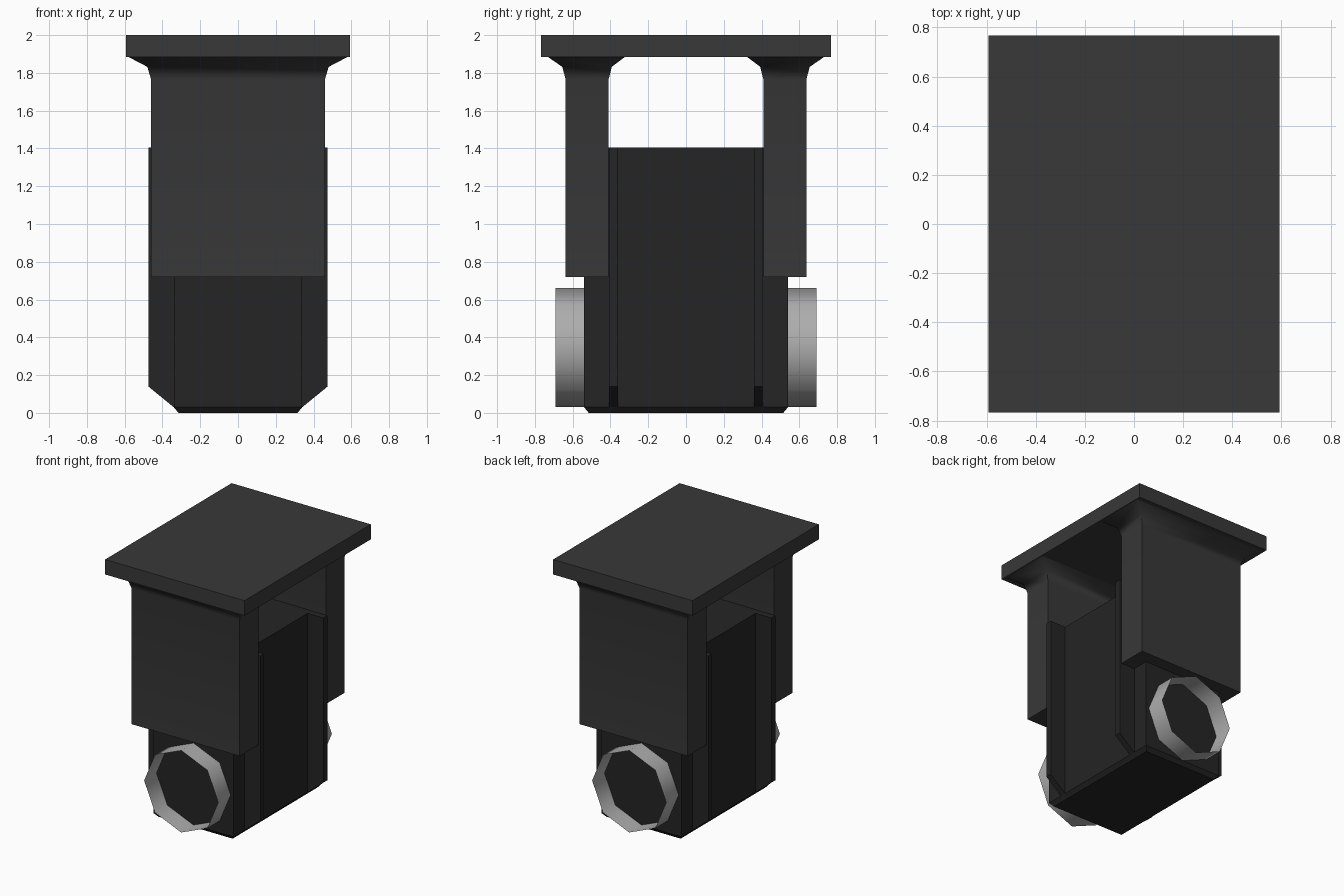
import bpy, bmesh, math

if "Cube" in bpy.data.objects:
    bpy.data.objects.remove(bpy.data.objects["Cube"])


def material(name, value):
    m = bpy.data.materials.new(name)
    m.diffuse_color = (value, value, value, 1)
    m.use_nodes = True
    m.node_tree.nodes["Principled BSDF"].inputs["Base Color"].default_value = m.diffuse_color
    return m


BRACKET = material("dark_grey", 0.04)
BODY = material("black", 0.018)
METAL = material("light_metal", 0.42)


def finish(name, bm, mat, smooth=None):
    bmesh.ops.recalc_face_normals(bm, faces=bm.faces[:])
    mesh = bpy.data.meshes.new(name)
    bm.to_mesh(mesh)
    bm.free()
    mesh.materials.append(mat)
    ob = bpy.data.objects.new(name, mesh)
    bpy.context.collection.objects.link(ob)
    if smooth:
        bpy.ops.object.select_all(action='DESELECT')
        bpy.context.view_layer.objects.active = ob
        ob.select_set(True)
        bpy.ops.object.shade_smooth_by_angle(angle=math.radians(smooth))
    return ob


def loft(name, sections, mat, smooth=None, caps=True):
    """Skin a stack of point loops, optionally closing both ends."""
    bm = bmesh.new()
    rings = [[bm.verts.new(p) for p in s] for s in sections]
    for a, b in zip(rings, rings[1:]):
        n = len(a)
        for i in range(n):
            j = (i + 1) % n
            bm.faces.new((a[i], a[j], b[j], b[i]))
    if caps:
        bm.faces.new(rings[0])
        bm.faces.new(rings[-1])
    return finish(name, bm, mat, smooth)


def rect(hx, y0, y1, z):
    return [(-hx, y0, z), (hx, y0, z), (hx, y1, z), (-hx, y1, z)]


# Mounting plate at the top
loft("mounting_plate", [rect(0.592, -0.768, 0.768, z) for z in (1.885, 2.0)], BRACKET)

# Central housing with a bevelled underside
loft("housing", [rect(0.315, -0.515, 0.515, 0), rect(0.34, -0.54, 0.54, 0.03),
                 rect(0.34, -0.54, 0.54, 1.405)], BODY)

for side, label in ((-1, "front"), (1, "back")):
    # Bracket arm that flares out into the plate
    arm = [(0.46, 0.41, 0.637, 0.72), (0.46, 0.41, 0.637, 1.765),
           (0.48, 0.393, 0.655, 1.832), (0.585, 0.32, 0.735, 1.887)]
    loft(label + "_arm", [rect(hx, side * a, side * b, z) for hx, a, b, z in arm],
         BRACKET, smooth=50)

    # Side fins with slanted lower ends
    for sx, hand in ((-1, "left"), (1, "right")):
        profile = [(0.34, 0.03), (0.475, 0.14), (0.475, 1.405), (0.34, 1.405)]
        loft(f"{label}_{hand}_fin",
             [[(sx * x, side * y, z) for x, z in profile] for y in (0.36, 0.408)], BODY)

    # Open eight-sided axle collar
    loft(label + "_collar",
         [[(0.315 * math.cos(k * math.pi / 4), side * y,
            0.345 + 0.315 * math.sin(k * math.pi / 4)) for k in range(8)]
          for y in (0.54, 0.69)], METAL, smooth=50, caps=False)
